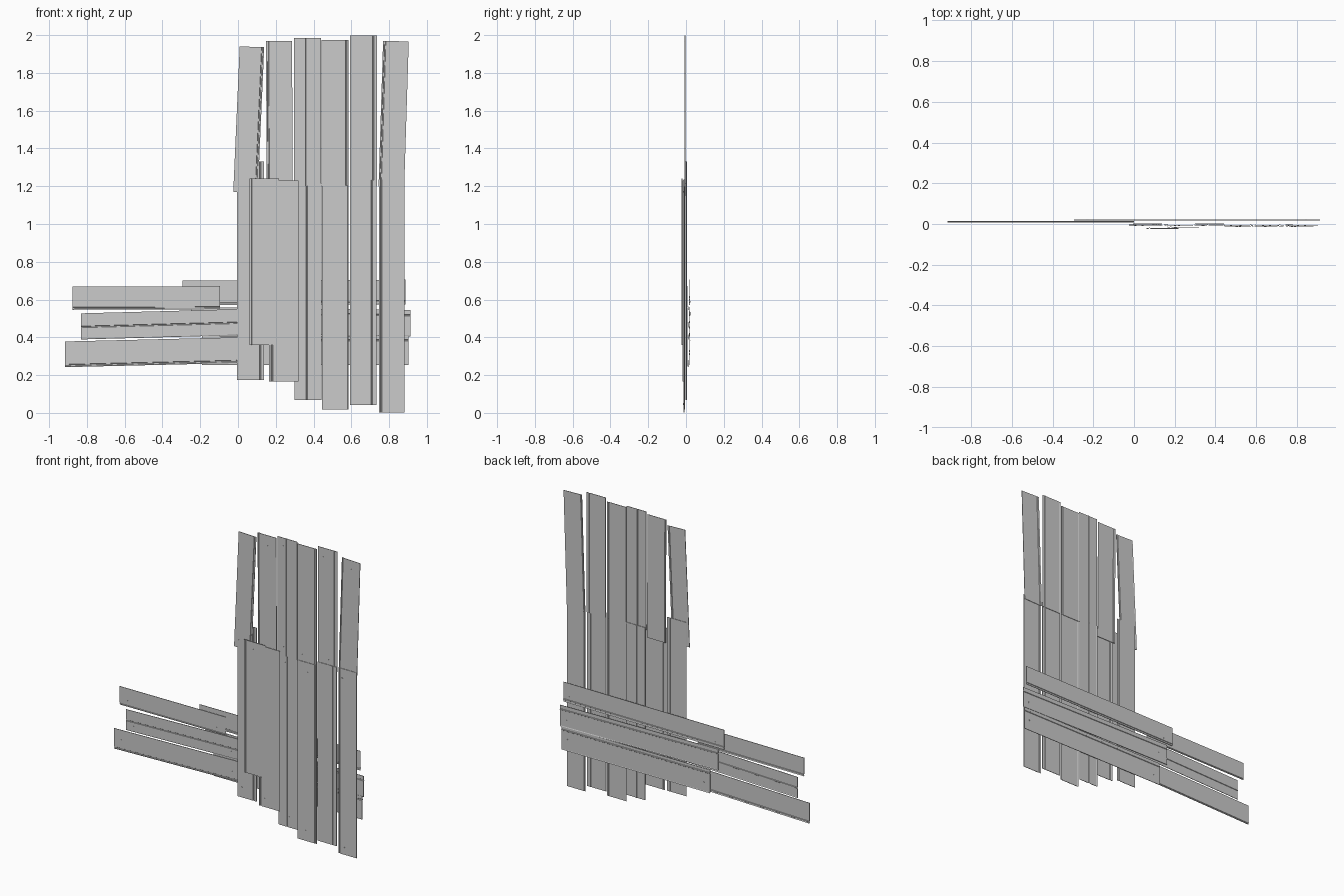
import bpy, bmesh, random
from mathutils import Vector, Matrix

if "Cube" in bpy.data.objects:
    bpy.data.objects.remove(bpy.data.objects["Cube"])

random.seed(4)
THICK = 0.003


def finish(name, bm):
    bmesh.ops.recalc_face_normals(bm, faces=bm.faces)
    mesh = bpy.data.meshes.new(name)
    bm.to_mesh(mesh)
    bm.free()
    ob = bpy.data.objects.new(name, mesh)
    bpy.context.collection.objects.link(ob)
    return ob


def plank(name, start, end, width, y, groove=0.3, skew=0.0, nail_side=-1):
    """Thin grooved board running from start to end, both (x, z) centre points."""
    a, b = Vector((start[0], 0, start[1])), Vector((end[0], 0, end[1]))
    along = (b - a).normalized()
    # ends stay square to the world axes, as on the cut boards
    vertical = abs(along.z) > abs(along.x)
    across = Vector((1, 0, 0)) if vertical else Vector((0, 0, 1))
    g = groove
    profile = [(-0.5, 0.002), (-0.47, 0), (g - 0.03, 0), (g - 0.015, 0.003),
               (g + 0.015, 0.003), (g + 0.03, 0), (0.5, 0.0)]
    bm = bmesh.new()
    rings = []
    for t, p in ((0, a), (0.5, (a + b) / 2), (1, b)):
        ring = []
        for side in (-1, 1):
            pts = profile if side < 0 else profile[::-1]
            for u, d in pts:
                v = p + across * (u * width)
                v += along * (skew * u * width * (2 * t - 1))
                v.y = y + d + side * THICK / 2
                ring.append(bm.verts.new(v))
        rings.append(ring)
    n = len(rings[0])
    for r0, r1 in zip(rings, rings[1:]):
        for i in range(n):
            j = (i + 1) % n
            bm.faces.new((r0[i], r0[j], r1[j], r1[i]))
    # end caps as strips of quads
    k = n - 1
    for r in (rings[0], rings[-1]):
        for i in range(n // 2 - 1):
            bm.faces.new((r[i], r[i + 1], r[k - i - 1], r[k - i]))
    # nail heads near both ends
    turn = Matrix.Rotation(1.570796, 4, 'X')
    for p, s in ((a, 1), (b, -1)):
        c = p + along * s * random.uniform(0.04, 0.07) + across * width * random.uniform(-0.3, 0.1)
        c.y = y + nail_side * THICK / 2
        bmesh.ops.create_cone(bm, cap_ends=True, segments=8, radius1=0.005, radius2=0.005,
                              depth=0.003, matrix=Matrix.Translation(c) @ turn)
    return finish(name, bm)


# upper upright boards: bottom x, bottom z, top x, top z, width, groove
upper = [
    (0.040, 1.17, 0.074, 1.938, 0.130, 0.42, -0.03),
    (0.221, 1.15, 0.217, 1.970, 0.138, -0.42, 0),
    (0.368, 1.20, 0.368, 1.985, 0.145, -0.04, 0),
    (0.513, 1.20, 0.513, 1.975, 0.143, 0.42, 0),
    (0.665, 1.20, 0.665, 1.998, 0.142, 0.36, 0),
    (0.812, 1.20, 0.836, 1.968, 0.136, -0.42, -0.03),
]
for i, (x0, z0, x1, z1, w, g, s) in enumerate(upper):
    plank(f"upper_board_{i + 1}", (x0, z0), (x1, z1), w, -0.006, g, s)

# lower upright boards: x, bottom z, top z, width, y, groove
lower = [
    (0.066, 0.175, 1.33, 0.143, 0.000, 0.36),
    (0.242, 0.165, 1.230, 0.155, -0.016, -0.40),
    (0.370, 0.068, 1.215, 0.142, 0.000, -0.04),
    (0.515, 0.018, 1.205, 0.142, -0.011, 0.44),
    (0.663, 0.043, 1.232, 0.142, -0.011, 0.32),
    (0.815, 0.002, 1.235, 0.135, -0.012, -0.42),
    (0.139, 0.360, 1.242, 0.158, -0.022, -0.40),
]
for i, (x, z0, z1, w, y, g) in enumerate(lower):
    plank(f"lower_board_{i + 1}", (x, z0), (x, z1), w, y, g)

# left rails running out to the side
left_rails = [
    ((-0.876, 0.607), (-0.095, 0.610), 0.122, -0.42),
    ((-0.830, 0.458), (0.000, 0.480), 0.138, -0.02),
    ((-0.917, 0.310), (0.000, 0.332), 0.136, -0.42),
]
for i, (p, q, w, g) in enumerate(left_rails):
    plank(f"left_rail_{i + 1}", p, q, w, 0.010, g)

# rear rails crossing behind the upright boards
rear_rails = [
    ((-0.295, 0.635), (0.888, 0.640), 0.130, -0.38),
    ((-0.250, 0.490), (0.913, 0.475), 0.140, 0.30),
    ((-0.190, 0.330), (0.902, 0.330), 0.155, 0.35),
]
for i, (p, q, w, g) in enumerate(rear_rails):
    plank(f"rear_rail_{i + 1}", p, q, w, 0.018, g, 0.0, 1)
